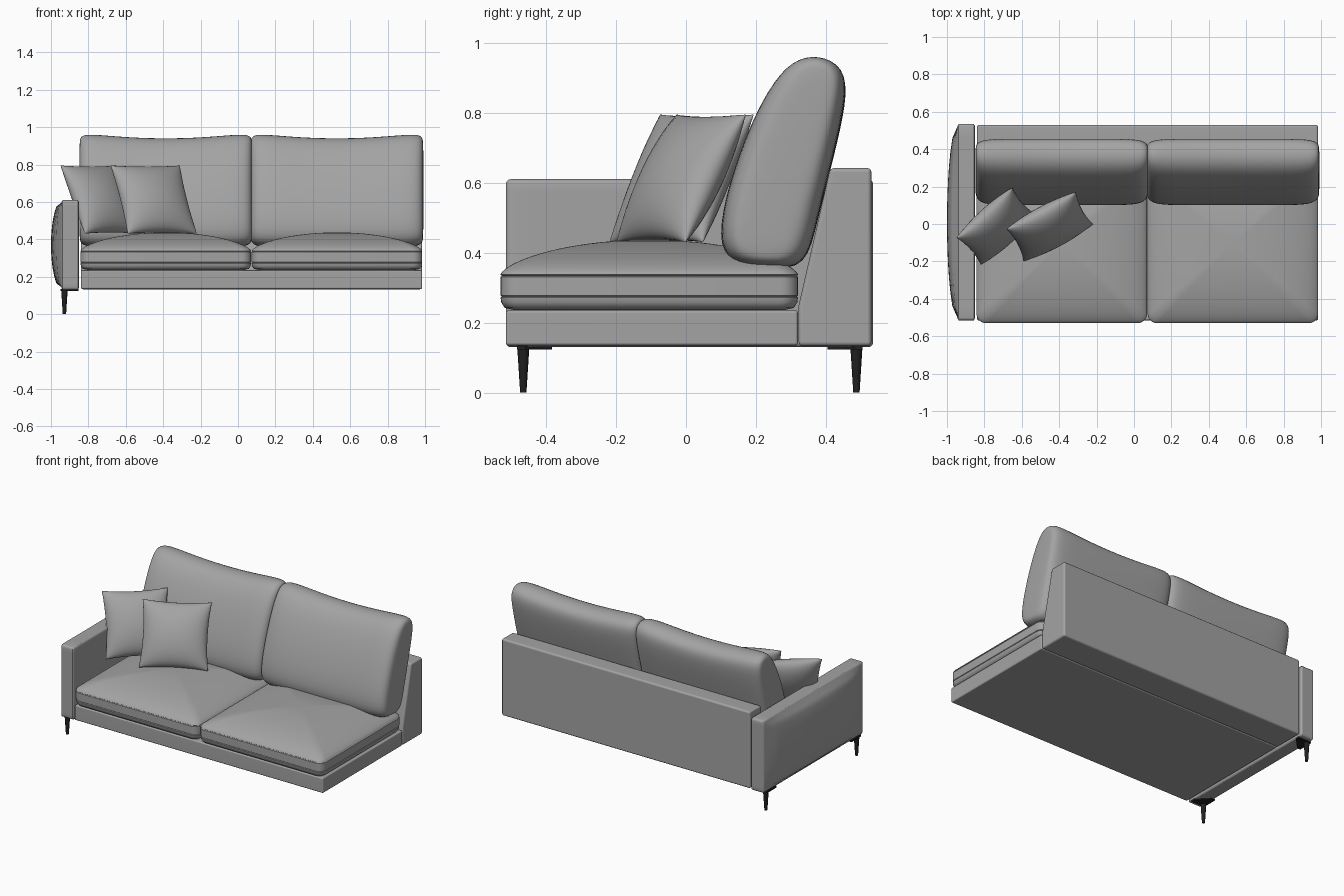
import bpy, bmesh
from math import sin, cos, pi, radians
from mathutils import Vector

default = bpy.data.objects.get("Cube")
if default:
    bpy.data.objects.remove(default, do_unlink=True)


def material(name, value, rough):
    m = bpy.data.materials.new(name)
    m.use_nodes = True
    m.diffuse_color = (value, value, value, 1)
    bsdf = m.node_tree.nodes["Principled BSDF"]
    bsdf.inputs["Base Color"].default_value = (value, value, value, 1)
    bsdf.inputs["Roughness"].default_value = rough
    return m


FABRIC = material("grey fabric", 0.37, 0.9)
METAL = material("black metal", 0.015, 0.5)


def finish(name, bm, mat, angle=40):
    """Turn a bmesh into a named, shaded object."""
    bmesh.ops.recalc_face_normals(bm, faces=bm.faces)
    mesh = bpy.data.meshes.new(name)
    bm.to_mesh(mesh)
    bm.free()
    mesh.materials.append(mat)
    mesh.shade_smooth()
    mesh.set_sharp_from_angle(angle=radians(angle))
    ob = bpy.data.objects.new(name, mesh)
    bpy.context.collection.objects.link(ob)
    return ob


def round_edges(bm, width):
    sharp = [e for e in bm.edges if e.calc_face_angle(0) > radians(45)]
    bmesh.ops.bevel(bm, geom=sharp, offset=width, segments=3,
                    profile=0.5, affect='EDGES')


def loft(rings):
    """Skin a list of equal-length point rings and cap both ends."""
    bm = bmesh.new()
    loops = [[bm.verts.new(p) for p in ring] for ring in rings]
    n = len(loops[0])
    for a, b in zip(loops, loops[1:]):
        for i in range(n):
            j = (i + 1) % n
            bm.faces.new((a[i], a[j], b[j], b[i]))
    bm.faces.new(loops[0])
    bm.faces.new(loops[-1])
    return bm


def extrusion(name, profile, x0, x1, width):
    """Extrude a y-z profile along x with softened edges."""
    bm = loft([[(x, y, z) for y, z in profile] for x in (x0, x1)])
    bmesh.ops.recalc_face_normals(bm, faces=bm.faces)
    round_edges(bm, width)
    ob = finish(name, bm, FABRIC)
    ob.modifiers.new("flat panels", 'WEIGHTED_NORMAL')


# Frame: seat base and wedge-shaped backrest
LEFT, RIGHT = -0.84, 0.985
extrusion("seat_base", [(-0.515, 0.135), (0.32, 0.135), (0.32, 0.235), (-0.515, 0.235)],
          LEFT, RIGHT, 0.008)
extrusion("back_frame", [(0.322, 0.133), (0.53, 0.133), (0.53, 0.642),
                         (0.412, 0.642), (0.322, 0.25)], LEFT, RIGHT, 0.012)


# Armrest with a padded, bulging outer side
def armrest():
    bm = bmesh.new()
    bmesh.ops.create_cube(bm, size=2)
    bmesh.ops.subdivide_edges(bm, edges=bm.edges[:], cuts=13, use_grid_fill=True)
    for v in bm.verts:
        u, s, t = v.co
        x = -0.897 + 0.047 * u
        if u < -0.99:
            x -= 0.056 * (max(0, 1 - s * s) * max(0, 1 - t * t)) ** 0.55
        v.co = (x, 0.01 + 0.525 * s, 0.37 + 0.24 * t)
    round_edges(bm, 0.014)
    finish("armrest", bm, FABRIC)


armrest()


# Seat cushions: boxed sides with piped seams and a domed top
def rounded_rect(cx, cy, hx, hy, r, z):
    pts = []
    for k, (sx, sy) in enumerate([(1, 1), (-1, 1), (-1, -1), (1, -1)]):
        for i in range(7):
            a = (k + i / 6) * pi / 2
            pts.append((cx + sx * (hx - r) + r * cos(a),
                        cy + sy * (hy - r) + r * sin(a), z))
    return pts


def seat_cushion(name, cx):
    cy, hx, hy, r = -0.105, 0.456, 0.425, 0.05
    sides = [(0.04, 0.236), (0.012, 0.242), (0.002, 0.258), (0, 0.272), (0.004, 0.275),
             (0, 0.278), (0, 0.331), (0.004, 0.334), (0, 0.337)]
    rings = [rounded_rect(cx, cy, hx - d, hy - d, r - d / 2, z) for d, z in sides]
    for i in range(1, 19):
        s = cos(i / 19 * pi / 2)
        z = 0.337 + 0.1 * (1 - s * s) ** 0.65
        rings.append(rounded_rect(cx, cy, hx * s, hy * s, r * s, z))
    finish(name, loft(rings), FABRIC, 50)


# Back cushions: leaning profile, thinner at the ends, dipping along the top
BACK_PROFILE = [(0.345, 0.355), (0.24, 0.355), (0.14, 0.362), (0.092, 0.42), (0.108, 0.56),
                (0.17, 0.75), (0.235, 0.885), (0.3, 0.965), (0.38, 0.98),
                (0.455, 0.945), (0.46, 0.86), (0.42, 0.68), (0.375, 0.5)]
ENDS = [(1.0, 0.5, 0.05), (0.985, 0.74, 0.024), (0.92, 0.93, 0.006), (0.75, 1, 0), (0.4, 1, 0)]


def back_cushion(name, cx):
    stations = [(-t, w, d) for t, w, d in ENDS] + [(0, 1, 0)] + ENDS[::-1]
    rings = []
    for t, w, d in stations:
        ring = []
        for y, z in BACK_PROFILE:
            h = (z - 0.355) / 0.625
            mid = 0.22 + 0.28 * (z - 0.4)
            z += d * (1 - 2 * h) - 0.035 * h * (1 - t * t)
            ring.append((cx + 0.463 * t, mid + (y - mid) * w, z))
        rings.append(ring)
    ob = finish(name, loft(rings), FABRIC, 180)
    sub = ob.modifiers.new("soft padding", 'SUBSURF')
    sub.levels = sub.render_levels = 2


for side, cx in (("right", -0.386), ("left", 0.529)):
    seat_cushion("seat_cushion_" + side, cx)
    back_cushion("back_cushion_" + side, cx)


# Throw pillows: square, pinched edges, leaning back
def pillow(name, foot, turn, half):
    a = radians(turn)
    across = Vector((cos(a), sin(a), 0))
    up = Vector((-0.195 * sin(a), 0.195 * cos(a), 0.365)) / 2
    out = across.cross(up).normalized()
    centre = Vector(foot) + up
    bm = bmesh.new()
    n = 20
    for face in (-1, 1):
        grid = []
        for i in range(n + 1):
            for j in range(n + 1):
                u, v = -cos(pi * i / n), -cos(pi * j / n)
                fu, fv = max(0, 1 - u * u), max(0, 1 - v * v)
                p = (centre + across * half * u * (1 - 0.07 * fv)
                     + up * v * (1 - 0.06 * fu) + out * face * 0.085 * (fu * fv) ** 0.5)
                grid.append(bm.verts.new(p))
        for i in range(n):
            for j in range(n):
                k = i * (n + 1) + j
                bm.faces.new((grid[k], grid[k + 1], grid[k + n + 2], grid[k + n + 1]))
    bmesh.ops.remove_doubles(bm, verts=bm.verts, dist=0.0002)
    finish(name, bm, FABRIC, 70)


pillow("throw_pillow_outer", (-0.67, -0.085, 0.43), 42, 0.2)
pillow("throw_pillow_inner", (-0.405, -0.1, 0.43), 28, 0.21)


# Tapered legs with triangular mounting plates under the armrest
def leg(name, y, inward):
    bm = bmesh.new()
    bmesh.ops.create_cone(bm, cap_ends=True, segments=20, radius1=0.009,
                          radius2=0.017, depth=0.125)
    bmesh.ops.translate(bm, verts=bm.verts, vec=(-0.928, y, 0.0625))
    finish(name, bm, METAL)
    corner = y - 0.018 * inward
    outline = [(-0.948, corner), (-0.852, corner), (-0.852, corner + 0.025 * inward),
               (-0.923, corner + 0.1 * inward), (-0.948, corner + 0.1 * inward)]
    plate = loft([[(px, py, z) for px, py in outline] for z in (0.123, 0.134)])
    finish(name + "_plate", plate, METAL)


leg("front_leg", -0.465, 1)
leg("back_leg", 0.487, -1)
